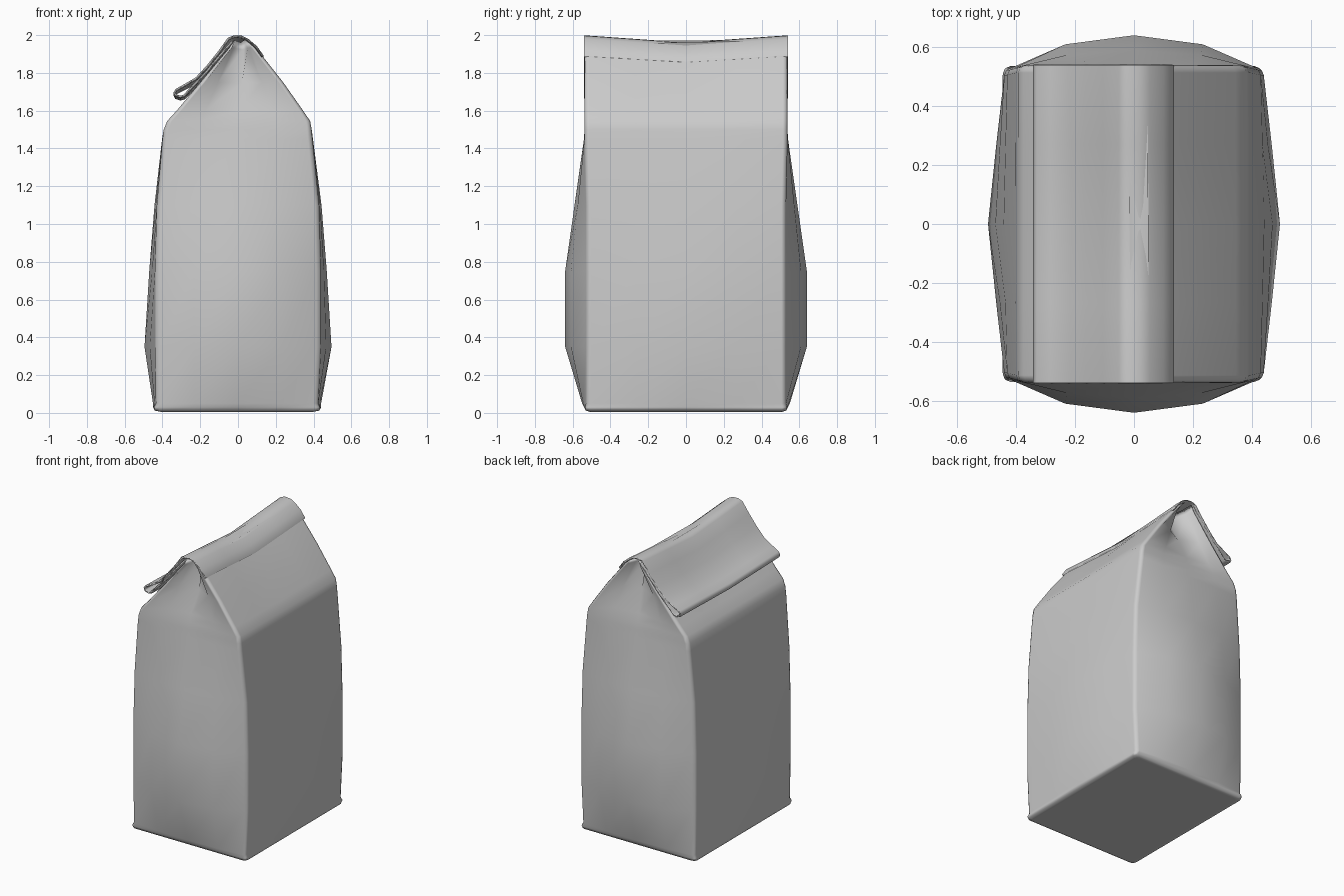
import bpy, bmesh

if "Cube" in bpy.data.objects:
    bpy.data.objects.remove(bpy.data.objects["Cube"])


def sag(x, y, z):
    """Let the top of the bag dip slightly in the middle."""
    k = min(1, max(0, (z - 1.55) / 0.4))
    return (x, y, z - 0.038 * k * (1 - min(1, abs(y) / 0.54)))


def make_object(name, bm):
    bmesh.ops.recalc_face_normals(bm, faces=bm.faces)
    for f in bm.faces:
        f.smooth = True
    me = bpy.data.meshes.new(name)
    bm.to_mesh(me)
    bm.free()
    ob = bpy.data.objects.new(name, me)
    bpy.context.collection.objects.link(ob)
    return ob


# Bag body: z, left corner x, right corner x, side bulge, corner y, front middle y
rings = [
    (0.006, 0.41, 0.40, 0.00, 0.51, 0.51),
    (0.012, 0.44, 0.43, 0.00, 0.53, 0.53),
    (0.030, 0.445, 0.435, 0.005, 0.535, 0.54),
    (0.050, 0.435, 0.425, 0.015, 0.53, 0.55),
    (0.35, 0.44, 0.44, 0.055, 0.53, 0.64),
    (0.75, 0.44, 0.44, 0.03, 0.53, 0.64),
    (1.10, 0.43, 0.43, 0.012, 0.53, 0.59),
    (1.45, 0.40, 0.395, 0.002, 0.538, 0.54),
    (1.50, 0.393, 0.39, 0.00, 0.538, 0.535),
    (1.545, 0.375, 0.382, 0.00, 0.538, 0.525),
    (1.60, 0.325, 0.345, 0.00, 0.538, 0.51),
    (1.75, 0.20, 0.24, 0.00, 0.538, 0.45),
    (1.935, 0.045, 0.095, 0.00, 0.538, 0.36),
    (1.975, 0.02, 0.05, 0.00, 0.538, 0.34),
]


def half_side(w, bulge, cy, fm):
    """Points of one quarter, from side middle to just before front middle."""
    c = min(0.025, 0.3 * w)
    k = 0.72 if fm > cy else 0.35
    return [(w + bulge, 0), (w + bulge * 0.5, cy * 0.5), (w, cy - c),
            (w - c * 0.3, cy - c * 0.3), (w - c, cy), (w * 0.53, cy + k * (fm - cy))]


bm = bmesh.new()
loops = []
for z, lw, rw, bulge, cy, fm in rings:
    r = half_side(rw, bulge, cy, fm)
    l = [(-x, y) for x, y in half_side(lw, bulge, cy, fm)]
    mid = (rw - lw) / 2 if z > 1.6 else 0
    back = r + [(mid, fm)] + l[::-1]
    front = [(x, -y) for x, y in l[1:] + [(mid, fm)] + r[:0:-1]]
    loops.append([bm.verts.new(sag(x, y, z)) for x, y in back + front])
for a, b in zip(loops, loops[1:]):
    n = len(a)
    for i in range(n):
        j = (i + 1) % n
        bm.faces.new((a[i], a[j], b[j], b[i]))
bm.faces.new(loops[0][::-1])
bm.faces.new(loops[-1])
body = make_object("bag_body", bm)
body.modifiers.new("normals", 'WEIGHTED_NORMAL')

# Folded top flap: a strip over the ridge, down the left and back underneath
path = [(0.13, 1.888), (0.095, 1.937), (0.05, 1.975), (0.02, 1.99), (-0.02, 1.992),
        (-0.05, 1.98), (-0.10, 1.91), (-0.16, 1.835), (-0.22, 1.77), (-0.28, 1.735),
        (-0.325, 1.71), (-0.335, 1.695), (-0.328, 1.68), (-0.305, 1.672),
        (-0.285, 1.678), (-0.24, 1.727), (-0.17, 1.80), (-0.10, 1.885), (-0.03, 1.965)]
bm = bmesh.new()
rows = [[bm.verts.new(sag(x, y, z)) for x, z in path]
        for y in (-0.54, -0.27, 0, 0.27, 0.54)]
for a, b in zip(rows, rows[1:]):
    for i in range(len(path) - 1):
        bm.faces.new((a[i], a[i + 1], b[i + 1], b[i]))
flap = make_object("folded_flap", bm)
sol = flap.modifiers.new("paper", 'SOLIDIFY')
sol.thickness = 0.014
sol.offset = 0
flap.modifiers.new("normals", 'WEIGHTED_NORMAL')
